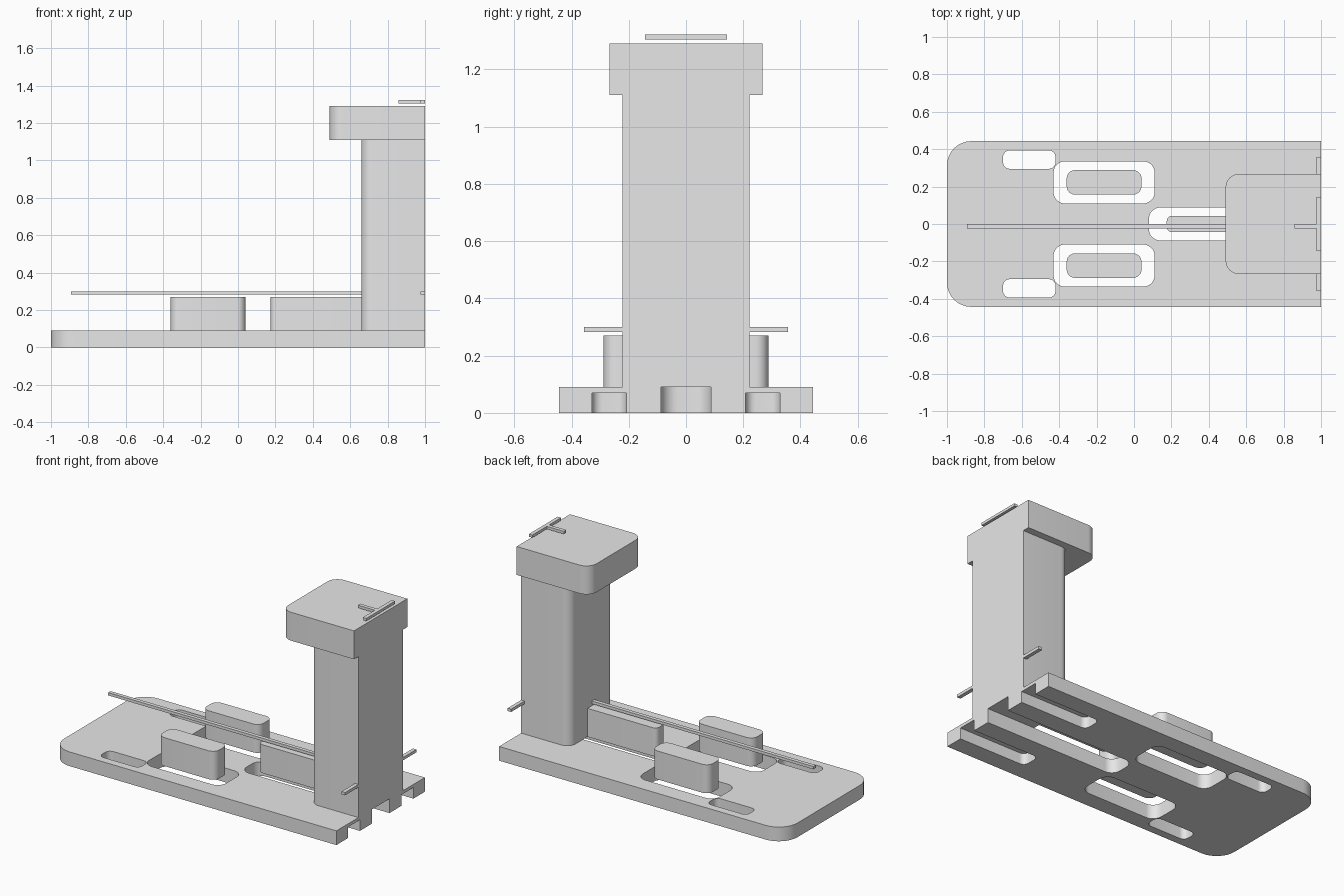
import bpy, bmesh, math

cube = bpy.data.objects.get("Cube")
if cube:
    bpy.data.objects.remove(cube, do_unlink=True)

grey = bpy.data.materials.new("light_grey")
grey.use_nodes = True
grey.diffuse_color = (0.8, 0.8, 0.8, 1)
grey.node_tree.nodes["Principled BSDF"].inputs["Base Color"].default_value = (0.8, 0.8, 0.8, 1)


def smooth(obj):
    bpy.ops.object.select_all(action='DESELECT')
    obj.select_set(True)
    bpy.context.view_layer.objects.active = obj
    bpy.ops.object.shade_smooth_by_angle(angle=math.radians(30))


def block(name, x, y, z, r_low=0.0, r_high=0.0, steps=8):
    """Upright prism; r_low rounds the corners at the -x end, r_high at the +x end."""
    corners = [(x[1], y[1], r_high, 0), (x[0], y[1], r_low, 1),
               (x[0], y[0], r_low, 2), (x[1], y[0], r_high, 3)]
    bm = bmesh.new()
    ring = []
    for cx, cy, r, quarter in corners:
        mx = cx - r if cx == x[1] else cx + r
        my = cy - r if cy == y[1] else cy + r
        for i in range(steps + 1 if r else 1):
            a = (quarter + i / steps) * math.pi / 2
            ring.append(bm.verts.new((mx + r * math.cos(a), my + r * math.sin(a), z[0])))
    bottom = bm.faces.new(ring)
    top = bmesh.ops.extrude_face_region(bm, geom=[bottom])["geom"]
    bmesh.ops.translate(bm, vec=(0, 0, z[1] - z[0]),
                        verts=[v for v in top if isinstance(v, bmesh.types.BMVert)])
    bmesh.ops.recalc_face_normals(bm, faces=bm.faces)
    mesh = bpy.data.meshes.new(name)
    bm.to_mesh(mesh)
    bm.free()
    mesh.materials.append(grey)
    obj = bpy.data.objects.new(name, mesh)
    bpy.context.collection.objects.link(obj)
    smooth(obj)
    return obj


def span(side, low, high):
    return tuple(sorted((side * low, side * high)))


TOP = 0.09
THROUGH = (-0.1, 0.3)

# Base plate with slots, pockets and underside grooves
plate = block("base_plate", (-1, 1), (-0.443, 0.443), (0, TOP), r_low=0.13)
cutters = [block("centre_slot_cutter", (0.08, 1.2), (-0.088, 0.088), THROUGH, r_low=0.06)]
for s in (-1, 1):
    cutters += [
        block("small_slot_cutter", (-0.7, -0.42), span(s, 0.295, 0.393), THROUGH, 0.035, 0.035),
        block("pocket_cutter", (-0.43, 0.11), span(s, 0.11, 0.335), THROUGH, 0.06, 0.06),
        block("groove_cutter", (0.53, 1.2), span(s, 0.208, 0.328), (-0.1, 0.07), r_low=0.035)]
for cutter in cutters:
    cutter.hide_render = True
    mod = plate.modifiers.new("cut", 'BOOLEAN')
    mod.operation = 'DIFFERENCE'
    mod.solver = 'EXACT'
    mod.object = cutter
    bpy.context.view_layer.objects.active = plate
    bpy.ops.object.modifier_apply(modifier=mod.name)
    bpy.data.objects.remove(cutter, do_unlink=True)
smooth(plate)

# Blocks standing over the pockets and the centre slot
for s, side in ((-1, "front"), (1, "back")):
    block(side + "_pocket_block", (-0.36, 0.04), span(s, 0.157, 0.288), (TOP, 0.27), 0.045, 0.045)
block("centre_block", (0.175, 0.85), (-0.044, 0.044), (TOP, 0.27), r_low=0.03)

# Column and head
block("column", (0.66, 1), (-0.222, 0.222), (TOP, 1.11), r_low=0.06)
block("column_head", (0.49, 1), (-0.267, 0.267), (1.11, 1.29), r_low=0.07)

# Thin guide strips
block("lower_guide_strip", (-0.893, 0.9), (-0.024, 0), (0.282, 0.3))
for s, side in ((-1, "front"), (1, "back")):
    block(side + "_guide_stub", (0.976, 1), span(s, 0.222, 0.357), (0.282, 0.3))
block("upper_guide_strip", (0.857, 0.976), (-0.024, 0), (1.305, 1.322))
block("upper_guide_bar", (0.976, 1), (-0.144, 0.144), (1.305, 1.322))
